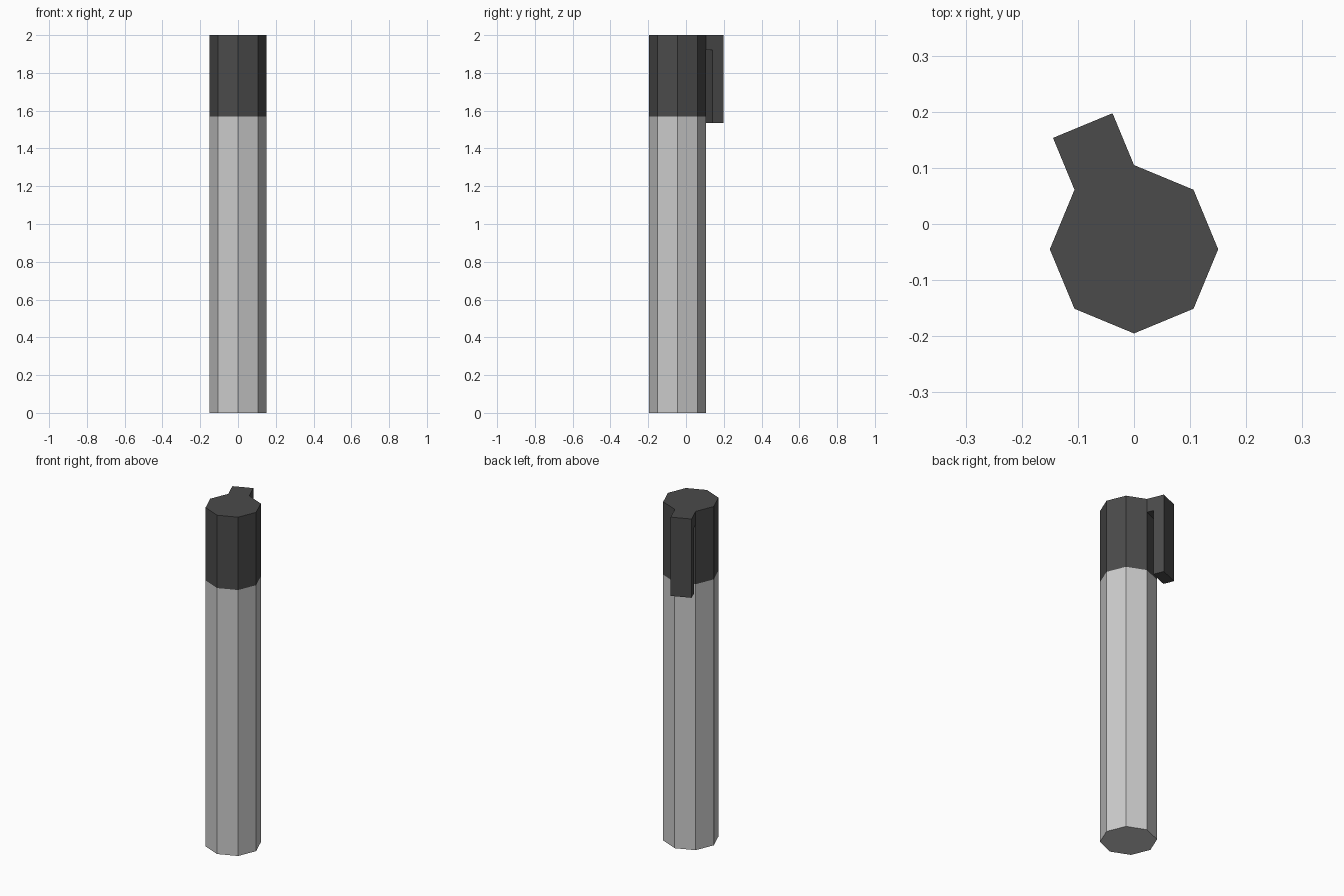
import bpy
import bmesh
from math import radians
from mathutils import Matrix, Vector

cube = bpy.data.objects.get("Cube")
if cube:
    bpy.data.objects.remove(cube, do_unlink=True)

RADIUS = 0.15
CENTRE = Vector((0, -0.045, 0))
SEAM, TOP = 1.57, 2.0


def material(name, value):
    mat = bpy.data.materials.new(name)
    mat.use_nodes = True
    colour = (value, value, value, 1)
    mat.diffuse_color = colour
    mat.node_tree.nodes["Principled BSDF"].inputs["Base Color"].default_value = colour
    return mat


def prism(name, outline, z0, z1, mat):
    """Upright flat-faced prism over a counter-clockwise outline."""
    bm = bmesh.new()
    face = bm.faces.new([bm.verts.new((p.x, p.y, z0)) for p in outline])
    top = bmesh.ops.extrude_face_region(bm, geom=[face], use_keep_orig=True)
    bmesh.ops.translate(bm, vec=(0, 0, z1 - z0),
                        verts=[g for g in top["geom"] if isinstance(g, bmesh.types.BMVert)])
    bmesh.ops.recalc_face_normals(bm, faces=bm.faces)
    mesh = bpy.data.meshes.new(name)
    bm.to_mesh(mesh)
    bm.free()
    mesh.materials.append(mat)
    obj = bpy.data.objects.new(name, mesh)
    bpy.context.collection.objects.link(obj)
    return obj


light_grey = material("light grey", 0.6)
dark_grey = material("dark grey", 0.07)

# Octagonal barrel and cap
octagon = [CENTRE + Matrix.Rotation(radians(45 * i), 3, "Z") @ Vector((RADIUS, 0, 0))
           for i in range(8)]
prism("barrel", octagon, 0, SEAM, light_grey)

# Clip grows out of one facet of the cap: a bridge at the top and a hanging arm
a, b = octagon[2], octagon[3]
out = ((a + b) / 2 - CENTRE).normalized()


def strip(d0, d1):
    return [a + out * d0, a + out * d1, b + out * d1, b + out * d0]


prism("cap", octagon, SEAM, TOP, dark_grey)
prism("clip_bridge", strip(0, 0.038), 1.92, TOP, dark_grey)
prism("clip_arm", strip(0.038, 0.1), 1.535, TOP, dark_grey)
